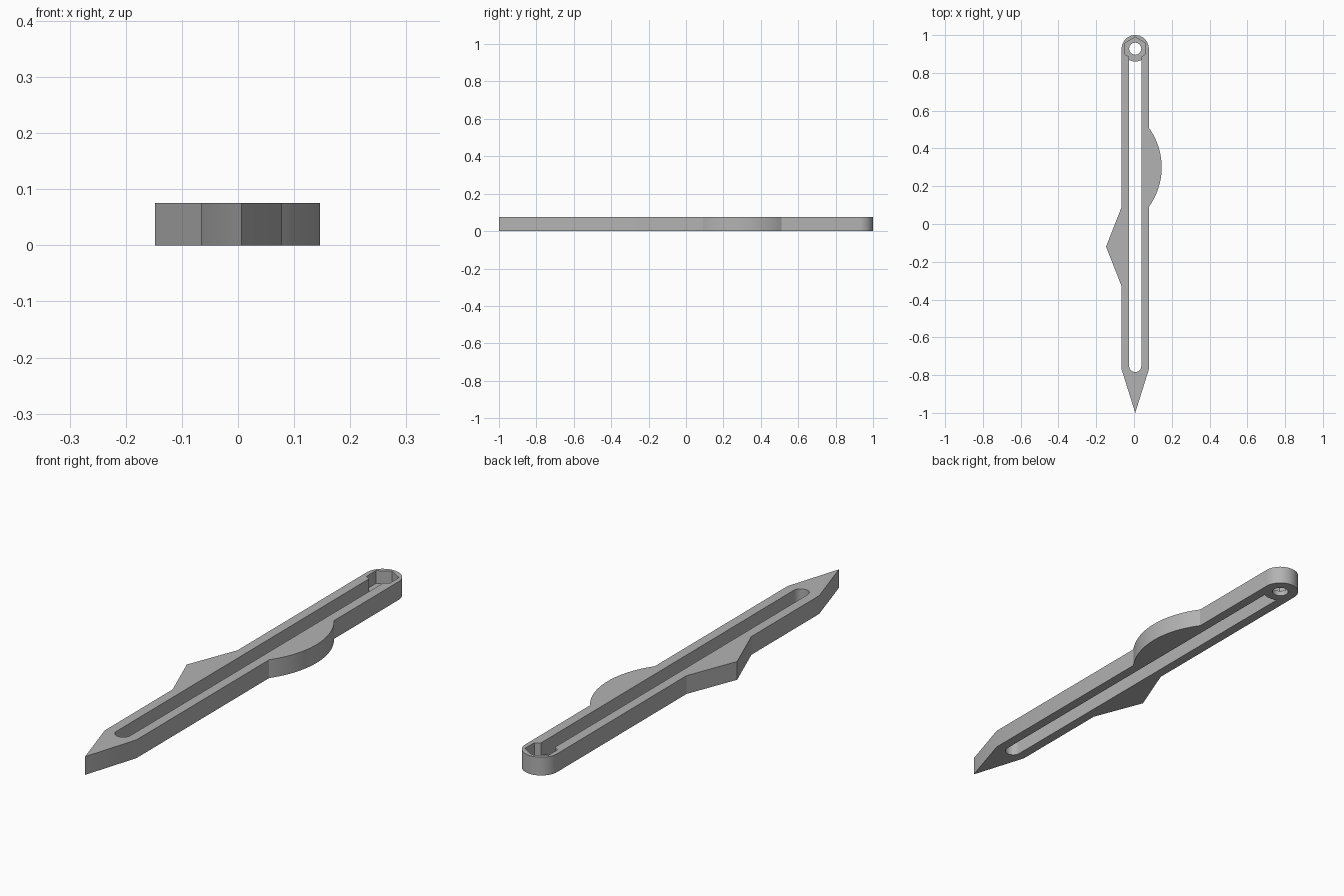
import bpy, bmesh
from math import sin, cos, pi, radians, asin, sqrt

cube = bpy.data.objects.get("Cube")
if cube:
    bpy.data.objects.remove(cube, do_unlink=True)

CX = 0.0065         # centre line of the bar
HALF = 0.072        # half width of the bar
HEIGHT = 0.075
EYE_Y = 0.928       # centre of the rounded end
FLOOR = 0.022       # floor under the hexagonal pocket
SLOT = 0.032        # half width of the slot
HEX = 0.061

grey = bpy.data.materials.new("Plain grey")
grey.use_nodes = True
colour = (0.45, 0.45, 0.45, 1)
grey.diffuse_color = colour
grey.node_tree.nodes["Principled BSDF"].inputs["Base Color"].default_value = colour


def arc(x, y, r, start, end, n):
    """Points along an arc, angles in degrees."""
    angles = [radians(start + (end - start) * i / n) for i in range(n + 1)]
    return [(x + r * cos(a), y + r * sin(a)) for a in angles]


def prism(name, points, z0, z1):
    """Extrude a closed outline between two heights."""
    bm = bmesh.new()
    face = bm.faces.new([bm.verts.new((x, y, z0)) for x, y in points])
    top = bmesh.ops.extrude_face_region(bm, geom=[face])["geom"]
    verts = [v for v in top if isinstance(v, bmesh.types.BMVert)]
    bmesh.ops.translate(bm, verts=verts, vec=(0, 0, z1 - z0))
    bmesh.ops.recalc_face_normals(bm, faces=bm.faces)
    mesh = bpy.data.meshes.new(name)
    bm.to_mesh(mesh)
    bm.free()
    mesh.materials.append(grey)
    obj = bpy.data.objects.new(name, mesh)
    bpy.context.collection.objects.link(obj)
    return obj


def cut(target, cutter):
    """Subtract the cutter and remove it."""
    cutter.hide_render = True
    mod = target.modifiers.new("Cut", "BOOLEAN")
    mod.operation = "DIFFERENCE"
    mod.solver = "EXACT"
    mod.object = cutter
    bpy.context.view_layer.objects.active = target
    bpy.ops.object.modifier_apply(modifier=mod.name)
    bpy.data.objects.remove(cutter, do_unlink=True)


# Outline: point, curved bulge, rounded end, triangular fin
chord, rise, bulge_y = 0.21, 0.068, 0.30
radius = (chord ** 2 + rise ** 2) / (2 * rise)
sweep = asin(chord / radius) * 180 / pi
outline = [(CX, -1), (CX + HALF, -0.77)]
outline += arc(CX + HALF + rise - radius, bulge_y, radius, -sweep, sweep, 24)
outline += arc(CX, EYE_Y, HALF, 0, 180, 32)
outline += [(CX - HALF, 0.09), (-0.148, -0.12), (CX - HALF, -0.33), (CX - HALF, -0.77)]
bar = prism("slotted_bar", outline, 0, HEIGHT)

# Long slot, ending against the round floor of the pocket
floor_r = 0.068
side = asin(SLOT / floor_r) * 180 / pi
slot = arc(CX, -0.752, SLOT, 180, 360, 20)
slot += arc(CX, EYE_Y, floor_r, 270 + side, 270 - side, 8)
cut(bar, prism("slot_cutter", slot, -0.1, 0.2))

# Hexagonal pocket that opens into the slot
pocket = arc(CX, EYE_Y, HEX, -30, 210, 4)
mouth = EYE_Y - HEX + SLOT / sqrt(3)
pocket += [(CX - SLOT, mouth), (CX - SLOT, 0.82), (CX + SLOT, 0.82), (CX + SLOT, mouth)]
cut(bar, prism("pocket_cutter", pocket, FLOOR, 0.2))

# Round bore through the pocket floor
cut(bar, prism("bore_cutter", arc(CX, EYE_Y, SLOT, 0, 348.75, 31), -0.1, 0.2))

# Smooth the curves, keep the corners sharp
bpy.ops.object.select_all(action="DESELECT")
bar.select_set(True)
bpy.context.view_layer.objects.active = bar
bpy.ops.object.shade_smooth_by_angle(angle=radians(20))
